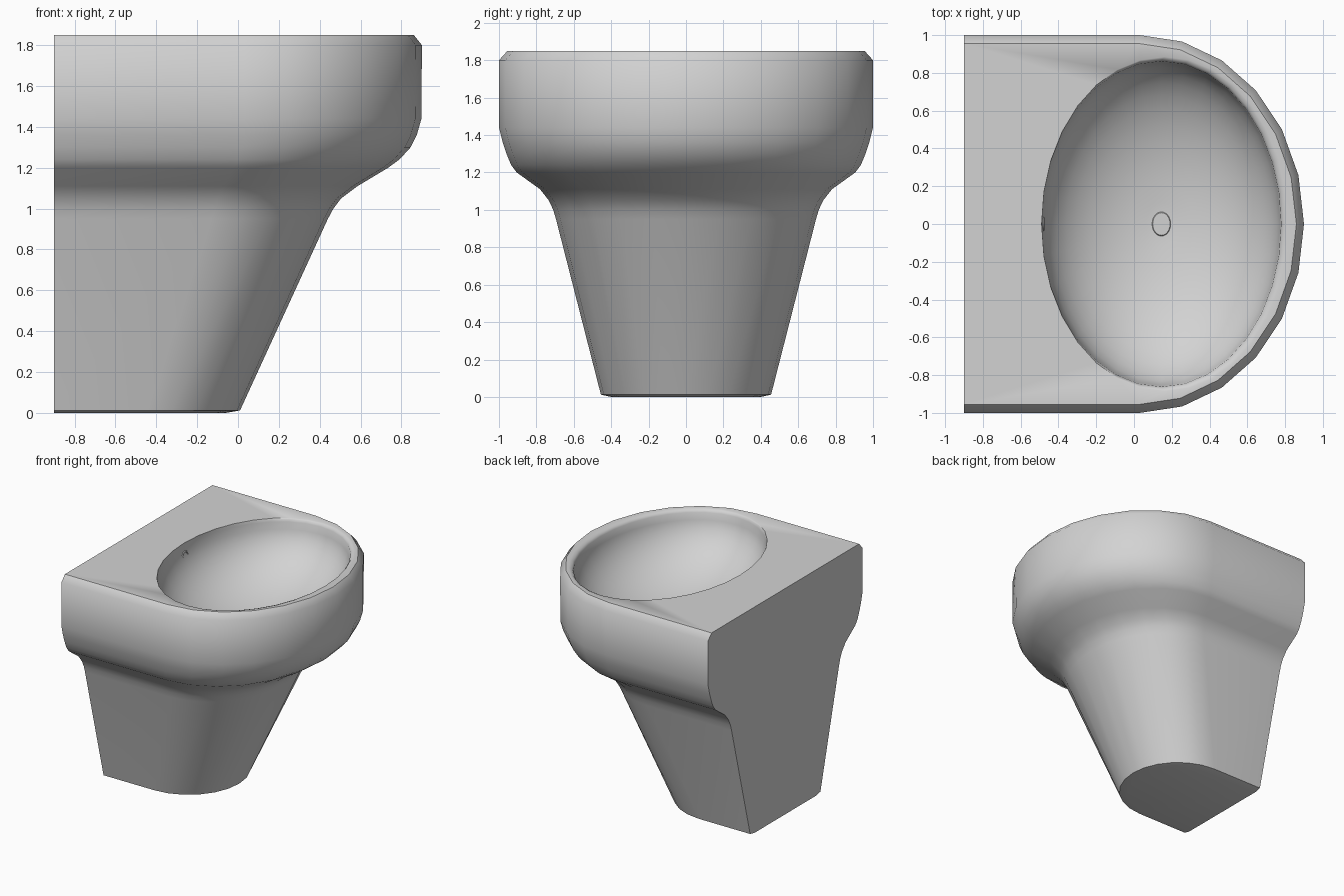
import bpy, bmesh
from math import sin, cos, pi, radians

if "Cube" in bpy.data.objects:
    bpy.data.objects.remove(bpy.data.objects["Cube"])

grey = bpy.data.materials.new("ceramic_grey")
grey.use_nodes = True
GREY = (0.65, 0.65, 0.65, 1)
grey.diffuse_color = GREY
grey.node_tree.nodes["Principled BSDF"].inputs["Base Color"].default_value = GREY

BACK = -0.9
ARC = 12
BOWL_SEGS = 32
TOP = 1.85


def finish(name, bm, angle):
    bmesh.ops.recalc_face_normals(bm, faces=bm.faces)
    mesh = bpy.data.meshes.new(name)
    bm.to_mesh(mesh)
    bm.free()
    mesh.materials.append(grey)
    ob = bpy.data.objects.new(name, mesh)
    bpy.context.collection.objects.link(ob)
    bpy.ops.object.select_all(action='DESELECT')
    ob.select_set(True)
    bpy.context.view_layer.objects.active = ob
    bpy.ops.object.shade_smooth_by_angle(angle=radians(angle))


def d_ring(bm, z, half, front, centre):
    """D-shaped section: flat at the back, half ellipse at the front."""
    pts = [(BACK, -half)]
    for i in range(ARC + 1):
        a = pi * (i / ARC - 0.5)
        pts.append((centre + (front - centre) * cos(a), half * sin(a)))
    pts.append((BACK, half))
    return [bm.verts.new((x, y, z)) for x, y in pts]


def ellipse_ring(bm, z, cx, a, b):
    return [bm.verts.new((cx + a * cos(2 * pi * i / BOWL_SEGS),
                          b * sin(2 * pi * i / BOWL_SEGS), z))
            for i in range(BOWL_SEGS)]


def skin(bm, low, high, closed):
    n = len(low)
    for i in range(n if closed else n - 1):
        j = (i + 1) % n
        bm.faces.new((low[i], low[j], high[j], high[i]))


# Pedestal and basin body: z, half width, front reach, start of the curve
sections = [
    (0.0, 0.4, -0.06, -0.43), (0.012, 0.455, 0.01, -0.44),
    (0.95, 0.695, 0.44, -0.13), (1.0, 0.71, 0.467, -0.115),
    (1.05, 0.733, 0.505, -0.1), (1.11, 0.78, 0.585, -0.07),
    (1.2, 0.905, 0.735, -0.02), (1.24, 0.935, 0.79, 0.0),
    (1.3, 0.96, 0.845, 0.02), (1.36, 0.98, 0.875, 0.03),
    (1.44, 1.0, 0.898, 0.03), (1.8, 1.0, 0.9, 0.03),
    (TOP, 0.955, 0.86, 0.03),
]
bm = bmesh.new()
rings = [d_ring(bm, *s) for s in sections]
for low, high in zip(rings, rings[1:]):
    skin(bm, low, high, False)
bm.faces.new(rings[0])
bm.faces.new([r[0] for r in rings] + [r[-1] for r in reversed(rings)])

# Bowl: lip softened towards the front, then half an ellipsoid to the drain
CX, A, B, DEPTH = 0.145, 0.634, 0.862, 0.45
RIM = TOP - 0.025
bowl = [ellipse_ring(bm, TOP, CX + 0.018, A + 0.018, B + 0.023),
        ellipse_ring(bm, TOP - 0.008, CX + 0.006, A + 0.006, B + 0.01)]
STEPS = 12
for i in range(STEPS):
    t = i / STEPS * pi / 2
    bowl.append(ellipse_ring(bm, RIM - DEPTH * sin(t), CX, A * cos(t), B * cos(t)))
bowl.append(ellipse_ring(bm, RIM - DEPTH, CX, 0.05, 0.065))
for low, high in zip(bowl, bowl[1:]):
    skin(bm, low, high, True)
bm.faces.new(bowl[-1])

# Flat deck between the outer edge and the bowl
loops = set()
for ring in (rings[-1], bowl[0]):
    for i, v in enumerate(ring):
        w = ring[(i + 1) % len(ring)]
        loops.add(bm.edges.get((v, w)) or bm.edges.new((v, w)))
bmesh.ops.triangle_fill(bm, edges=list(loops), use_beauty=True, normal=(0, 0, 1))
finish("basin_and_pedestal", bm, 45)

# Overflow ring on the back wall of the bowl
bpy.ops.mesh.primitive_torus_add(major_radius=0.032, minor_radius=0.007,
                                 major_segments=20, minor_segments=8,
                                 location=(CX - A + 0.008, 0, 1.75),
                                 rotation=(0, pi / 2, 0))
overflow = bpy.context.object
overflow.name = "overflow_ring"
overflow.data.materials.append(grey)
bpy.ops.object.shade_smooth_by_angle(angle=radians(40))

# Drain plug seat at the bottom of the bowl
bm = bmesh.new()
bmesh.ops.create_cone(bm, cap_ends=True, segments=24, radius1=0.05, radius2=0.046, depth=0.006)
bmesh.ops.scale(bm, vec=(1, 1.3, 1), verts=bm.verts)
bmesh.ops.translate(bm, vec=(CX, 0, RIM - DEPTH + 0.002), verts=bm.verts)
finish("drain", bm, 30)
